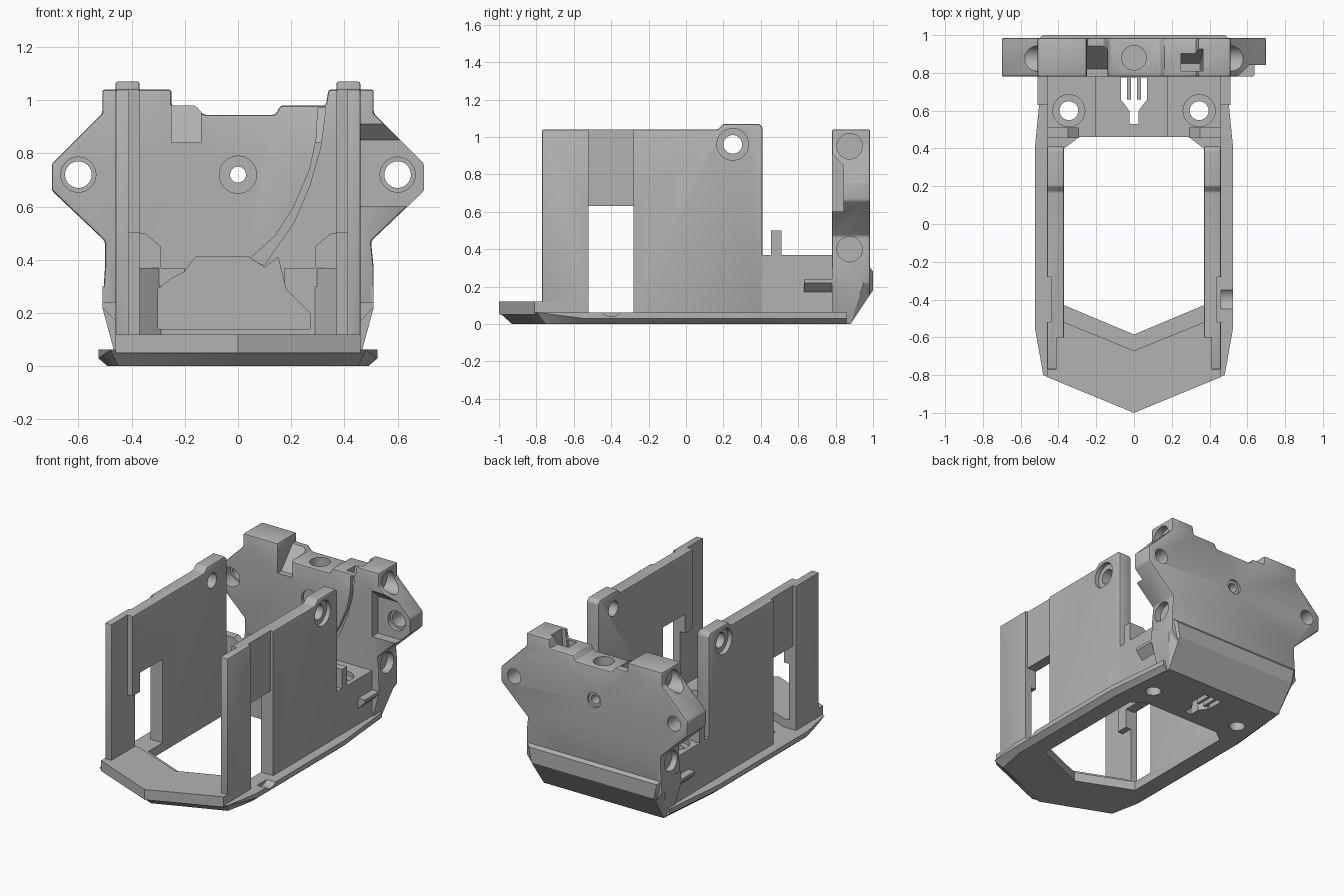
import bpy, bmesh, math
from mathutils import Vector

old = bpy.data.objects.get("Cube")
if old:
    bpy.data.objects.remove(old, do_unlink=True)

grey = bpy.data.materials.new("mid_grey")
grey.use_nodes = True
grey.diffuse_color = (0.45, 0.45, 0.45, 1)
grey.node_tree.nodes["Principled BSDF"].inputs["Base Color"].default_value = grey.diffuse_color


def finish(name, bm):
    bmesh.ops.recalc_face_normals(bm, faces=bm.faces)
    me = bpy.data.meshes.new(name)
    bm.to_mesh(me)
    bm.free()
    me.materials.append(grey)
    ob = bpy.data.objects.new(name, me)
    bpy.context.collection.objects.link(ob)
    return ob


def prism(name, pts, axis, a, b):
    """Extrude a 2D outline along an axis from a to b."""
    def place(p, d):
        return {"x": (d, *p), "y": (p[0], d, p[1]), "z": (*p, d)}[axis]
    bm = bmesh.new()
    face = bm.faces.new([bm.verts.new(place(p, a)) for p in pts])
    new = bmesh.ops.extrude_face_region(bm, geom=[face])["geom"]
    shift = Vector(place((0, 0), b - a))
    bmesh.ops.translate(bm, vec=shift, verts=[v for v in new if isinstance(v, bmesh.types.BMVert)])
    return finish(name, bm)


def hull(name, pts):
    bm = bmesh.new()
    for p in pts:
        bm.verts.new(p)
    bmesh.ops.convex_hull(bm, input=bm.verts)
    bmesh.ops.dissolve_limit(bm, angle_limit=0.01, verts=bm.verts, edges=bm.edges)
    return finish(name, bm)


def box(x0, x1, y0, y1, z0, z1):
    return prism("cutter", [(x0, y0), (x1, y0), (x1, y1), (x0, y1)], "z", z0, z1)


def cyl(axis, c, r, a, b):
    ring = [math.tau * i / 32 for i in range(32)]
    return prism("cutter", [(c[0] + r * math.cos(t), c[1] + r * math.sin(t)) for t in ring], axis, a, b)


def mirrored(half):
    return half + [(-x, y) for x, y in reversed(half) if x]


def bake(ob):
    bpy.context.view_layer.update()
    dg = bpy.context.evaluated_depsgraph_get()
    me = bpy.data.meshes.new_from_object(ob.evaluated_get(dg))
    ob.modifiers.clear()
    ob.data = me


def cut(obs, cutters):
    for ob in obs:
        for c in cutters:
            m = ob.modifiers.new("cut", "BOOLEAN")
            m.operation, m.solver, m.object = "DIFFERENCE", "EXACT", c
        bake(ob)
    for c in cutters:
        bpy.data.objects.remove(c, do_unlink=True)


def soften(ob, width):
    m = ob.modifiers.new("bevel", "BEVEL")
    m.width, m.segments, m.limit_method = width, 2, "ANGLE"
    bake(ob)


# Base plate with chamfered underside and a six-sided opening
rim = [(0, -1), (0.48, -0.8), (0.525, -0.55), (0.525, 0.4), (0.48, 0.66), (0.48, 0.86)]
sole = [(0, -0.93), (0.45, -0.75), (0.49, -0.55), (0.49, 0.4), (0.46, 0.66), (0.45, 0.86)]
base = hull("base_plate", [(x, y, 0.062) for x, y in mirrored(rim)]
            + [(x, y, 0.03) for x, y in mirrored(rim[2:])]
            + [(x, y, 0) for x, y in mirrored(sole)])
opening = mirrored([(0, -0.585), (0.37, -0.43), (0.37, 0.4), (0.29, 0.46)])
cut([base], [prism("cutter", opening, "z", -0.1, 0.2), cyl("x", (-0.4, 0.11), 0.07, 0.46, 0.6)])

# Raised V-shaped lip at the front
lip = prism("front_lip", mirrored([(0, -1), (0.46, -0.81), (0.46, -0.52), (0.37, -0.52), (0, -0.67)]),
            "z", 0.05, 0.12)

# Rear floor: raised corner blocks with a central channel
floor = prism("rear_floor", mirrored([(0, 0.46), (0.29, 0.46), (0.37, 0.4), (0.46, 0.4), (0.46, 0.8)]),
              "z", 0.03, 0.37)

# Rear plate with ears and uneven top edge
plate = prism("rear_plate", [
    (-0.46, 0.15), (0.46, 0.15), (0.51, 0.22), (0.51, 0.37), (0.5, 0.47), (0.7, 0.66), (0.7, 0.76),
    (0.51, 0.95), (0.51, 1.04), (0.34, 1.04), (0.33, 0.98), (0.16, 0.98), (0.14, 0.945), (-0.13, 0.945),
    (-0.16, 0.98), (-0.25, 0.98), (-0.25, 1.04), (-0.51, 1.04), (-0.51, 0.95), (-0.7, 0.76), (-0.7, 0.66),
    (-0.5, 0.47), (-0.5, 0.37), (-0.51, 0.22)], "y", 0.78, 0.985)
soften(plate, 0.01)

# Sloped tail wedge under the rear plate
wedge = hull("tail_wedge", [(s * x, y, z) for s in (1, -1) for x, y, z in [
    (0.45, 0.78, 0), (0.45, 0.88, 0), (0.51, 0.78, 0.22), (0.51, 0.95, 0.22), (0.46, 1.0, 0.18),
    (0.48, 1.0, 0.28), (0.51, 0.78, 0.3), (0.5, 0.985, 0.3)]])

# Cavity, open channel and fork-shaped drain through the floor
cavity = [(-0.3, 0.14), (0.27, 0.14), (0.27, 0.2), (0.18, 0.29), (0.15, 0.41), (0.1, 0.37), (0.04, 0.41),
          (-0.16, 0.41), (-0.2, 0.355), (-0.25, 0.33), (-0.3, 0.29)]
cut([floor, plate, wedge], [prism("cutter", cavity, "y", 0.35, 0.86)])
cut([floor], [box(-0.2, 0.175, 0.4, 0.78, 0.14, 0.5)])
fork = [prism("cutter", mirrored([(0, 0.53), (0.025, 0.53), (0.025, 0.6), (0.07, 0.66), (0, 0.66)]),
              "z", -0.1, 0.5)]
fork += [box(x - 0.016, x + 0.016, 0.65, 0.775, -0.1, 0.5) for x in (-0.052, 0, 0.052)]
bolts = [cyl("z", (s * 0.345, 0.6), 0.05, -0.1, 0.5) for s in (1, -1)]
cut([base, floor], fork + bolts)
cut([floor], [cyl("z", (s * 0.345, 0.6), 0.085, 0.34, 0.5) for s in (1, -1)])

# Holes in the rear plate
holes = [cyl("y", (0, 0.72), 0.03, 0.7, 1.1), cyl("y", (0, 0.72), 0.07, 0.7, 0.8),
         cyl("y", (0, 0.72), 0.05, 0.97, 1.1), cyl("z", (0, 0.88), 0.065, 0.8, 1.1)]
for s in (1, -1):
    holes += [cyl("y", (s * 0.6, 0.72), 0.05, 0.7, 1.1), cyl("y", (s * 0.6, 0.72), 0.066, 0.7, 0.87)]
    holes += [cyl("x", (0.875, z), 0.068, s * 0.46, s * 0.8) for z in (0.95, 0.4)]
cut([plate], holes)

# Pockets in the rear plate, one ear relief and the curved cable groove
slope = [(0.7, 0.84), (0.82, 0.84), (0.95, 0.99), (0.95, 1.1), (0.7, 1.1)]
relief = [(0.7, 0.6), (0.842, 0.6), (0.842, 0.85), (0.77, 0.92), (0.7, 0.92)]
outer = [(0.33, 0.97), (0.31, 0.82), (0.27, 0.68), (0.21, 0.54), (0.14, 0.44), (0.1, 0.38)]
inner = [(0.04, 0.4), (0.14, 0.49), (0.21, 0.6), (0.27, 0.74), (0.295, 0.86), (0.3, 0.97)]
cut([plate], [prism("cutter", slope, "x", -0.25, -0.14), prism("cutter", relief, "x", 0.46, 0.8),
              prism("cutter", outer + inner, "y", 0.7, 0.81),
              hull("cutter", [(x, y, 1.1) for x in (0.25, 0.37) for y in (0.81, 0.95)]
                   + [(x, y, 0.84) for x in (0.25, 0.35) for y in (0.81, 0.85)])])

# Side parts, mirrored
parts = [base, lip, floor, plate, wedge]
for s, side in ((1, "left"), (-1, "right")):
    def sided(x0, x1, y0, y1, z0, z1):
        return box(*sorted((s * x0, s * x1)), y0, y1, z0, z1)

    # Wall with raised screw corner, window, thinner panel and front post
    wall = prism(side + "_wall", [(-0.77, 0.03), (0.41, 0.03), (0.41, 1.05), (0.39, 1.07), (0.2, 1.07),
                                  (0.17, 1.04), (-0.77, 1.04)], "x", s * 0.37, s * 0.46)
    soften(wall, 0.008)
    cut([wall], [sided(0.3, 0.6, -0.52, -0.28, 0.062, 0.63), sided(0.44, 0.6, -0.52, -0.28, 0.6, 1.2),
                 sided(0.3, 0.41, -0.8, -0.52, 0.12, 0.5), sided(0.3, 0.41, -0.8, -0.6, 0.45, 1.2),
                 cyl("x", (0.25, 0.96), 0.05, s * 0.3, s * 0.6),
                 cyl("x", (0.25, 0.96), 0.085, s * 0.43, s * 0.6)])

    # Upright fin on the corner block
    fin = prism(side + "_fin", [(s * x, z) for x, z in [
        (0.29, 0.3), (0.46, 0.3), (0.46, 0.5), (0.35, 0.5), (0.29, 0.45)]], "y", 0.455, 0.51)

    # Lug beside the rear floor, sloped underneath
    lug = prism(side + "_lug", [(s * x, z) for x, z in [
        (0.4, 0.16), (0.46, 0.17), (0.51, 0.22), (0.51, 0.24), (0.4, 0.24)]], "y", 0.63, 0.8)
    parts += [wall, fin, lug]

# Smooth the round surfaces while keeping sharp edges
bpy.ops.object.select_all(action="DESELECT")
for ob in parts:
    ob.select_set(True)
bpy.context.view_layer.objects.active = base
bpy.ops.object.shade_smooth_by_angle(angle=math.radians(30))
